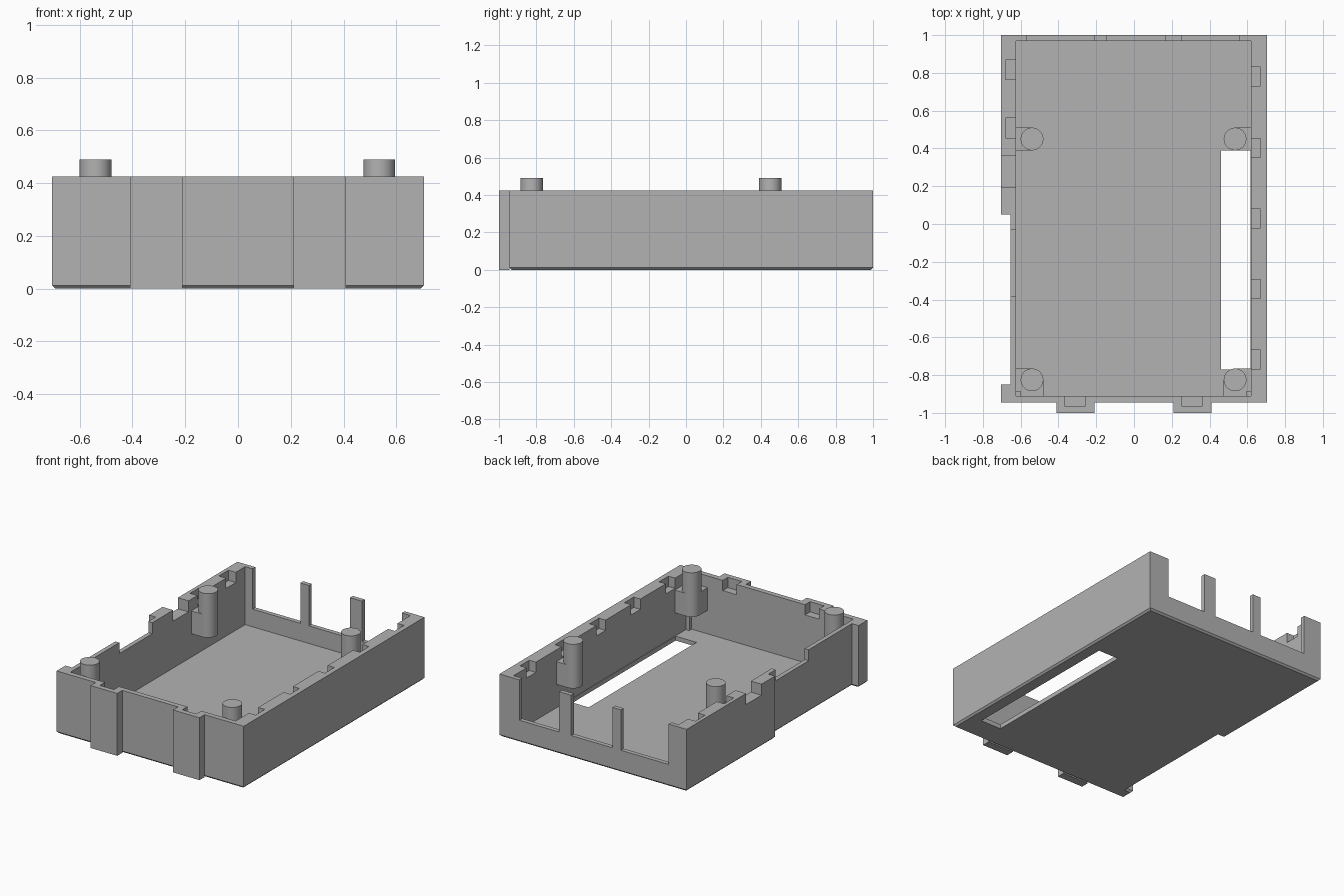
import bpy, bmesh, math
from mathutils import Vector

if "Cube" in bpy.data.objects:
    bpy.data.objects.remove(bpy.data.objects["Cube"], do_unlink=True)

TOP, FLOOR = 0.425, 0.03

grey = bpy.data.materials.new("plain grey")
grey.use_nodes = True
COLOUR = (0.45, 0.45, 0.45, 1)
grey.diffuse_color = COLOUR
grey.node_tree.nodes["Principled BSDF"].inputs["Base Color"].default_value = COLOUR


def prism(name, outline, z0, z1, chamfer=0):
    """Extrude a flat outline upward, optionally chamfering its bottom rim."""
    bm = bmesh.new()
    base = bm.faces.new([bm.verts.new((x, y, z0)) for x, y in outline])
    up = bmesh.ops.extrude_face_region(bm, geom=[base], use_keep_orig=True)["geom"]
    bmesh.ops.translate(bm, vec=(0, 0, z1 - z0),
                        verts=[v for v in up if isinstance(v, bmesh.types.BMVert)])
    bmesh.ops.recalc_face_normals(bm, faces=bm.faces)
    if chamfer:
        rim = [e for e in bm.edges if all(v.co.z < z0 + 1e-5 for v in e.verts)]
        bmesh.ops.bevel(bm, geom=rim, offset=chamfer, segments=1, affect='EDGES')
    mesh = bpy.data.meshes.new(name)
    bm.to_mesh(mesh)
    bm.free()
    mesh.materials.append(grey)
    obj = bpy.data.objects.new(name, mesh)
    bpy.context.collection.objects.link(obj)
    return obj


def box(name, x0, x1, y0, y1, z0, z1):
    return prism(name, [(x0, y0), (x1, y0), (x1, y1), (x0, y1)], z0, z1)


def cut(targets, *bounds):
    """Subtract a box from each target, then discard the cutter."""
    cutter = box("cutter", *bounds)
    cutter.hide_render = True
    for obj in targets:
        mod = obj.modifiers.new("cut", 'BOOLEAN')
        mod.operation, mod.solver, mod.object = 'DIFFERENCE', 'EXACT', cutter
        bpy.context.view_layer.objects.active = obj
        bpy.ops.object.modifier_apply(modifier=mod.name)
    bpy.data.objects.remove(cutter, do_unlink=True)


# Tray body with a shallow recess along the -x side
tray = prism("tray", [(-0.705, -0.945), (0.705, -0.945), (0.705, 1), (-0.705, 1),
                      (-0.705, 0.05), (-0.655, 0.05), (-0.655, -0.85),
                      (-0.705, -0.85)], 0, TOP, 0.012)
cut([tray], -0.625, 0.62, -0.91, 0.97, FLOOR, 0.6)

# Long slot in the floor
cut([tray], 0.46, 0.617, -0.77, 0.39, -0.1, 0.1)

# Connector openings in the back wall
for x0, x1 in [(-0.57, -0.21), (-0.145, 0.165), (0.255, 0.555)]:
    cut([tray], x0, x1, 0.9, 1.1, 0.15, 0.6)

# Lowered gaps through the -x wall
for y0, y1 in [(-0.385, -0.03), (0.195, 0.36)]:
    cut([tray], -0.8, -0.55, y0, y1, 0.35, 0.6)

# Clip notches in the inner rim of the side walls
for y in (0.78, 0.403, 0.03, -0.345, -0.718):
    cut([tray], 0.55, 0.67, y - 0.05, y + 0.05, 0.355, 0.6)
for y in (0.817, 0.508):
    cut([tray], -0.68, -0.55, y - 0.052, y + 0.052, 0.355, 0.6)

# Front ribs, notched together with the front wall
ribs = [box("front_rib_" + side, x - 0.1, x + 0.1, -1, -0.945, 0, TOP)
        for side, x in (("right", -0.31), ("left", 0.31))]
for x in (-0.312, 0.308):
    cut([tray] + ribs, x - 0.053, x + 0.053, -0.965, -0.85, 0.355, 0.6)

# Support bosses hanging from the walls, each carrying a locating pin
R = 0.06


def arc(cx, cy, start, end, steps):
    angles = [math.radians(start + (end - start) * i / steps) for i in range(steps + 1)]
    return [(cx + R * math.cos(a), cy + R * math.sin(a)) for a in angles]


for side, s, cx, wall in (("right", -1, 0.54, 0.63), ("left", 1, 0.535, 0.625)):
    rear = arc(cx, 0.45, 90, 270, 24) + [(wall, 0.39), (wall, 0.51)]
    front = arc(cx, -0.825, 90, 180, 12) + [(cx - R, -0.915), (wall, -0.915),
                                            (wall, -0.765)]
    for place, y, outline in (("rear", 0.45, rear), ("front", -0.825, front)):
        parts = [prism(f"{place}_{side}_boss", [(s * x, v) for x, v in outline],
                       0.19, 0.345),
                 prism(f"{place}_{side}_pin", arc(s * cx, y, 0, 352.5, 47), 0.19, 0.49)]
        for obj in parts:
            bpy.ops.object.select_all(action='DESELECT')
            obj.select_set(True)
            bpy.context.view_layer.objects.active = obj
            bpy.ops.object.shade_smooth_by_angle(angle=math.radians(30))

    # Small fillet block in the front corner
    xs = sorted((s * (wall - 0.03), s * wall))
    box(f"front_{side}_corner_block", *xs, -0.915, -0.885, FLOOR, 0.4)
